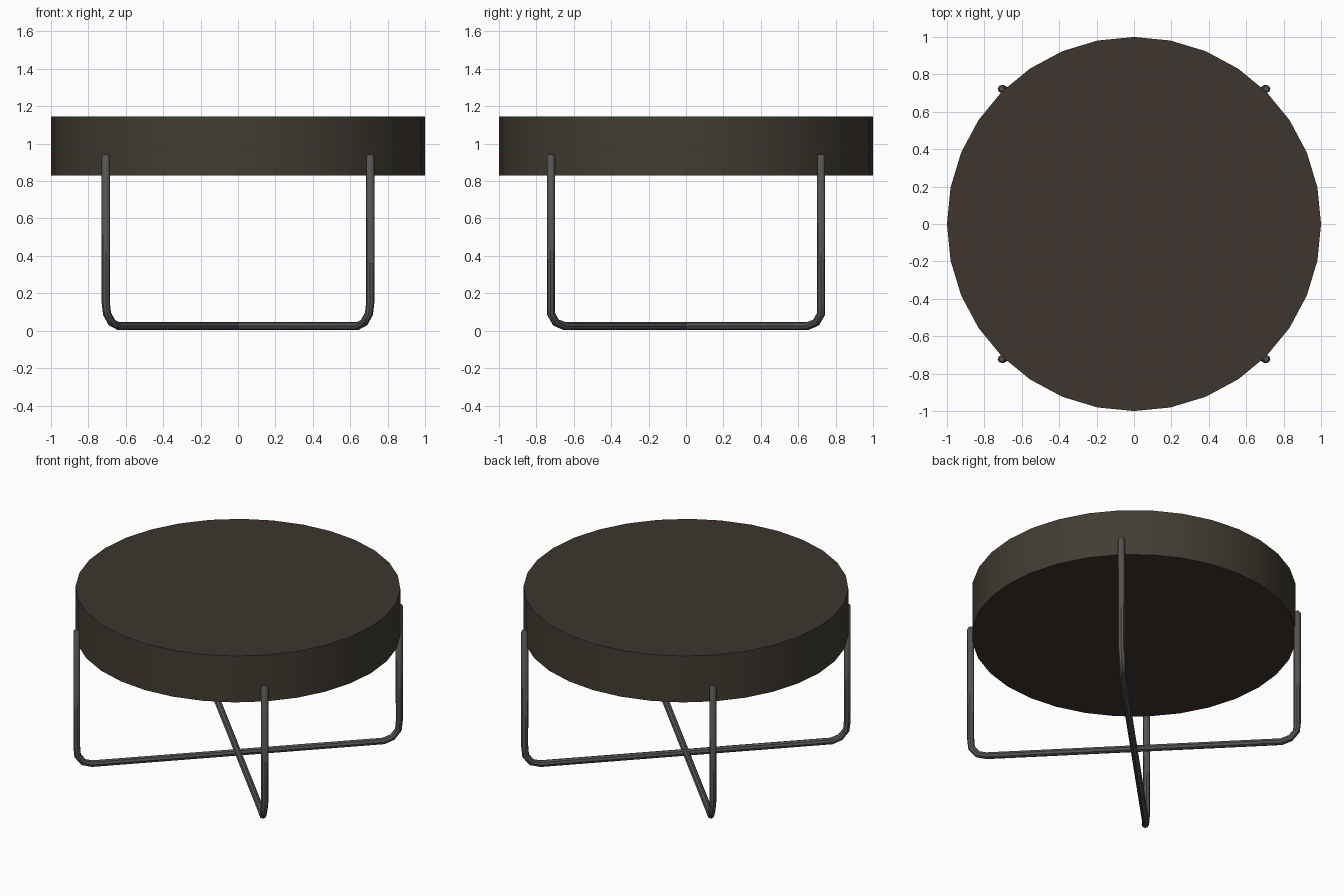
import bpy
import math

if "Cube" in bpy.data.objects:
    bpy.data.objects.remove(bpy.data.objects["Cube"])


def material(name, color):
    m = bpy.data.materials.new(name)
    m.diffuse_color = (*color, 1)
    m.use_nodes = True
    m.node_tree.nodes["Principled BSDF"].inputs["Base Color"].default_value = m.diffuse_color
    return m


top_brown = material("dark brown top", (0.048, 0.036, 0.028))
side_brown = material("dark olive brown side", (0.054, 0.046, 0.032))
metal = material("dark grey metal", (0.09, 0.09, 0.09))


def smooth(obj):
    bpy.ops.object.select_all(action='DESELECT')
    obj.select_set(True)
    bpy.context.view_layer.objects.active = obj
    bpy.ops.object.shade_smooth_by_angle(angle=math.radians(40))


# Round table top, 32 sides with a vertex on the x axis
bpy.ops.mesh.primitive_cylinder_add(vertices=32, radius=1, depth=0.315,
                                    location=(0, 0, 0.9875))
top = bpy.context.object
top.name = "table_top"
top.data.materials.append(top_brown)
top.data.materials.append(side_brown)
for p in top.data.polygons:
    p.material_index = 0 if abs(p.normal.z) > 0.5 else 1
smooth(top)

# Half of one bent tube, from the upper end down to the crossing point
Z = 0.025
HALF = [(0.707, 0.722, 0.943, 0.6), (0.707, 0.722, 0.932, 1),
        (0.707, 0.722, 0.15, 1), (0.70, 0.722, 0.09, 1),
        (0.674, 0.695, 0.043, 1), (0.64, 0.65, Z, 1)]


def tube_frame(name, side):
    pts = [(x * side, y, z, r) for x, y, z, r in HALF]
    pts += [(-x, -y, z, r) for x, y, z, r in reversed(pts)]
    curve = bpy.data.curves.new(name, 'CURVE')
    curve.dimensions = '3D'
    curve.bevel_depth = 0.022
    curve.bevel_resolution = 2
    curve.use_fill_caps = True
    spline = curve.splines.new('POLY')
    spline.points.add(len(pts) - 1)
    for sp, (x, y, z, r) in zip(spline.points, pts):
        sp.co = (x, y, z, 1)
        sp.radius = r
    obj = bpy.data.objects.new(name, curve)
    bpy.context.collection.objects.link(obj)
    curve.materials.append(metal)
    bpy.ops.object.select_all(action='DESELECT')
    obj.select_set(True)
    bpy.context.view_layer.objects.active = obj
    bpy.ops.object.convert(target='MESH')
    smooth(bpy.context.object)


# Two crossing leg frames
tube_frame("leg_frame_a", 1)
tube_frame("leg_frame_b", -1)
